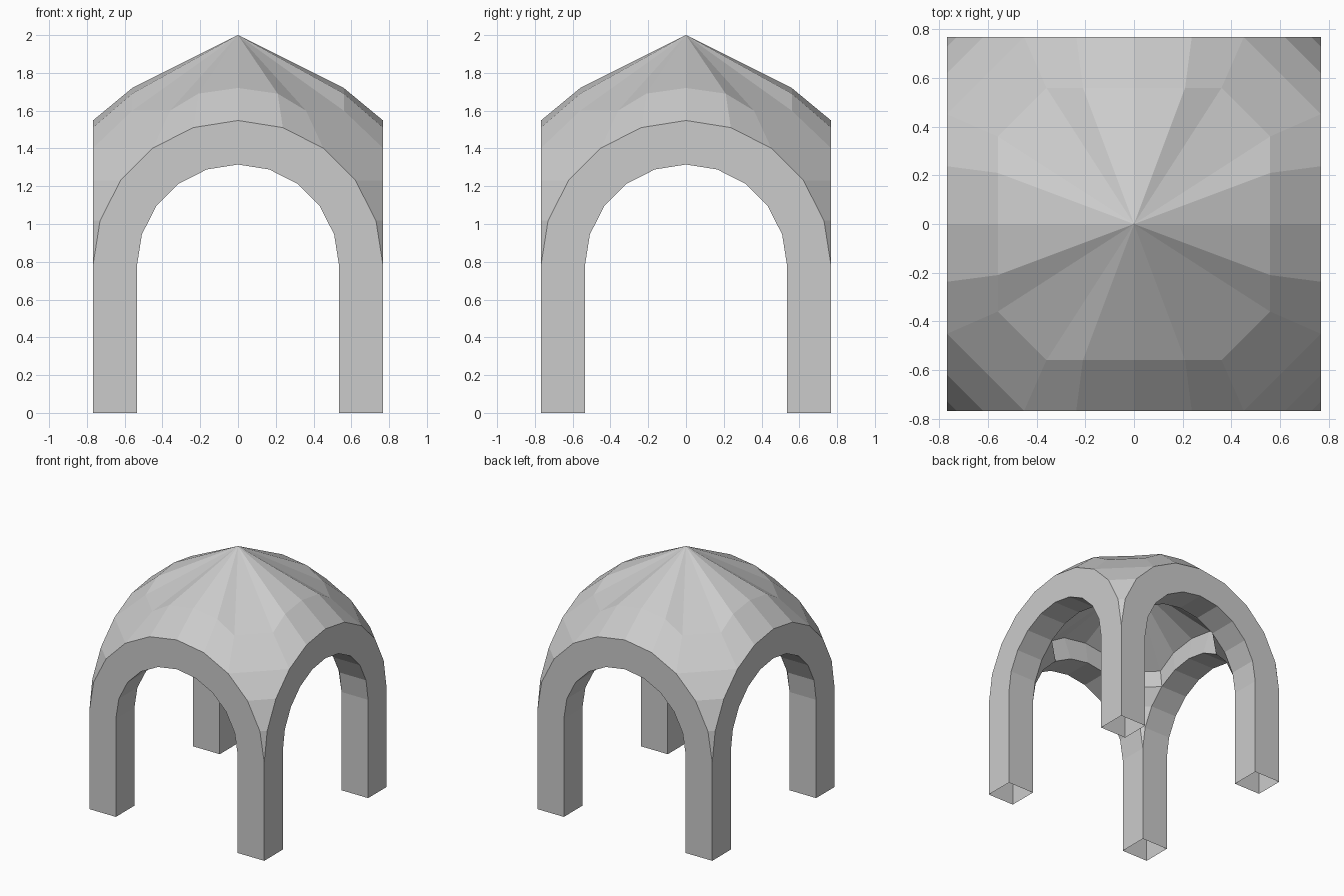
import bpy, bmesh, math
from mathutils import Matrix

if "Cube" in bpy.data.objects:
    bpy.data.objects.remove(bpy.data.objects["Cube"])

R_OUT, R_IN, SPRING = 0.768, 0.535, 0.78
DROP = 0.225                             # roof thickness, measured vertically
N = 10                                   # segments per half-round arch
TURNS = [Matrix.Rotation(k * math.pi / 2, 4, 'Z') for k in range(4)]


def arc(r):
    return [(r * math.cos(math.pi * i / N), SPRING + r * math.sin(math.pi * i / N))
            for i in range(N + 1)]


def finish(name, bm):
    bmesh.ops.remove_doubles(bm, verts=bm.verts, dist=0.0005)
    mesh = bpy.data.meshes.new(name)
    bm.to_mesh(mesh)
    bm.free()
    bpy.context.collection.objects.link(bpy.data.objects.new(name, mesh))


def face(bm, pts):
    bm.faces.new([bm.verts.new(p) for p in pts])


def from_profile(profile, y, turn):
    return [turn @ Matrix.Translation((x, y, z)).to_translation() for x, z in profile]


def dome(name, r, drop, inward=False):
    """Faceted cap over four arches: bands to a ring, a fan to the apex, folded corners."""
    bm = bmesh.new()
    ring = [(x, z - drop) for x, z in
            [(0.36, 1.60), (0.21, 1.69), (0, 1.72), (-0.21, 1.69), (-0.36, 1.60)]]
    edges = [from_profile(arc(r), -r, t) for t in TURNS]
    rings = [from_profile(ring, -0.56, t) for t in TURNS]
    apex = (0, 0, 2.0 - drop)
    for k in range(4):
        e, g = edges[k], rings[k]
        e2, g2 = edges[(k + 1) % 4], rings[(k + 1) % 4]
        for i in range(4):
            face(bm, [e[i + 3], g[i], g[i + 1], e[i + 4]])
            face(bm, [g[i], apex, g[i + 1]])
        # corner strip down to the leg
        face(bm, [e[0], e2[N - 1], e[1]])
        for i in (1, 2):
            face(bm, [e[i], e2[N - i], e2[N - i - 1], e[i + 1]])
        face(bm, [e[3], e2[N - 3], g2[4], g[0]])
        face(bm, [g[0], g2[4], apex])
    bmesh.ops.remove_doubles(bm, verts=bm.verts, dist=0.0005)
    bmesh.ops.recalc_face_normals(bm, faces=bm.faces)
    up = max(bm.faces, key=lambda f: f.calc_center_median().z).normal.z > 0
    if up == inward:
        bmesh.ops.reverse_faces(bm, faces=bm.faces)
    finish(name, bm)


# Outer roof, and the ceiling: the same ring and fan lowered onto the inner arches
dome("roof_dome", R_OUT, 0)
dome("inner_vault", R_IN, DROP, inward=True)

# Four arched sides: flat face plus soffit, meeting in square open-bottomed legs
bm = bmesh.new()
outer = [(R_OUT, 0)] + arc(R_OUT) + [(-R_OUT, 0)]
inner = [(R_IN, 0)] + arc(R_IN) + [(-R_IN, 0)]
for t in TURNS:
    o = from_profile(outer, -R_OUT, t)
    a = from_profile(inner, -R_OUT, t)
    b = from_profile(inner, -R_IN, t)
    for i in range(len(o) - 1):
        face(bm, [o[i], o[i + 1], a[i + 1], a[i]])
        face(bm, [a[i], a[i + 1], b[i + 1], b[i]])
finish("arches_and_legs", bm)
